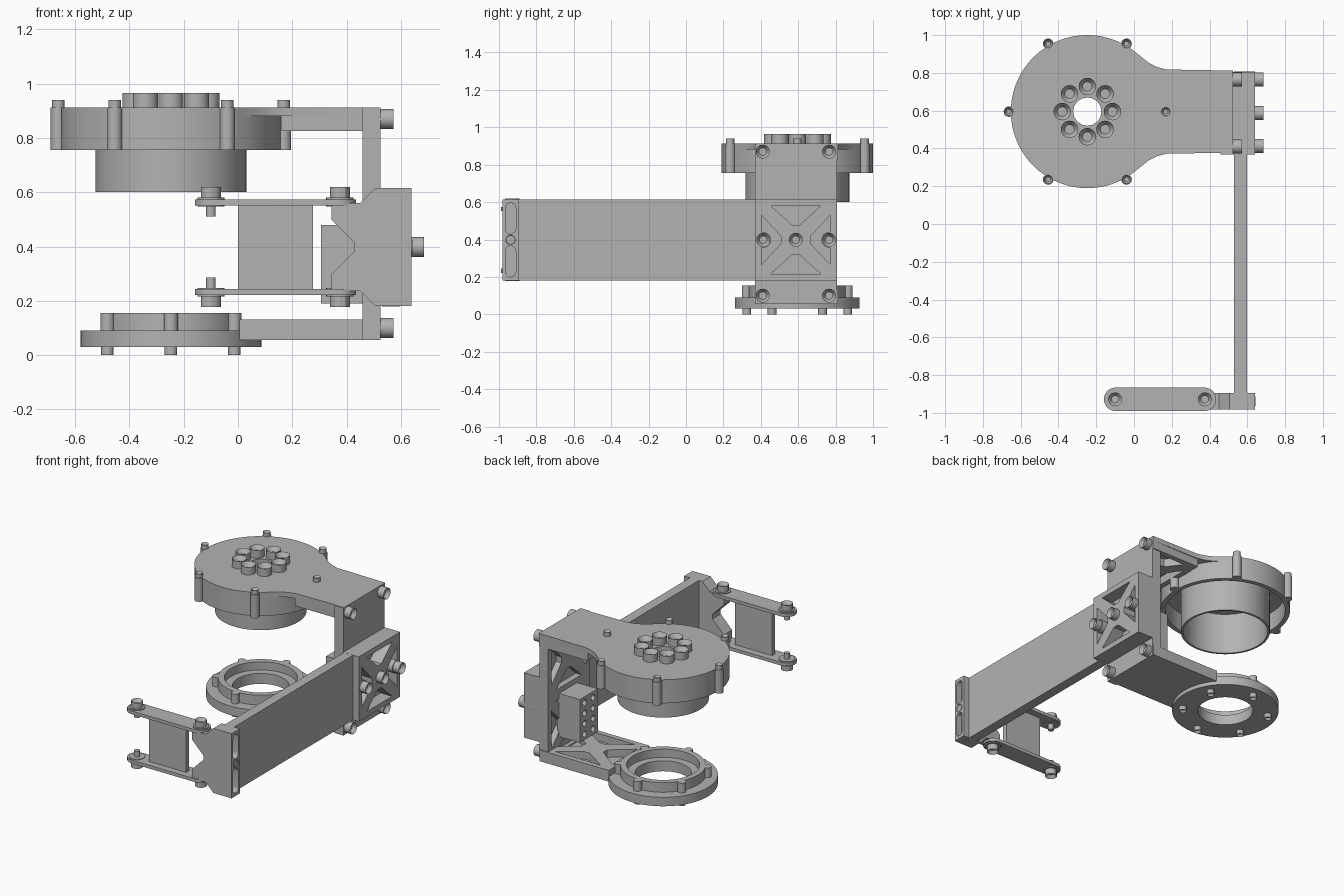
import bpy, bmesh
from math import sin, cos, pi, radians
from mathutils import Matrix, Vector

cube = bpy.data.objects.get("Cube")
if cube:
    bpy.data.objects.remove(cube, do_unlink=True)

grey = bpy.data.materials.new("machined grey")
grey.use_nodes = True
grey.diffuse_color = (0.45, 0.45, 0.45, 1)
grey.node_tree.nodes["Principled BSDF"].inputs["Base Color"].default_value = grey.diffuse_color

X, Y, Z = Vector((1, 0, 0)), Vector((0, 1, 0)), Vector((0, 0, 1))
CX, CY = -0.247, 0.595          # axis of the round housings
MID = 0.398                     # mid height of the beam
made = []


def frame(origin, u, v):
    """Placement whose local x, y follow u, v."""
    w = u.cross(v)
    return Matrix.Translation(origin) @ Matrix((u, v, w)).transposed().to_4x4()


def add(name, mesh):
    mesh.materials.clear()
    mesh.materials.append(grey)
    ob = bpy.data.objects.new(name, mesh)
    bpy.context.collection.objects.link(ob)
    made.append(ob)
    return ob


def finish(name, bm):
    bmesh.ops.recalc_face_normals(bm, faces=bm.faces)
    mesh = bpy.data.meshes.new(name)
    bm.to_mesh(mesh)
    bm.free()
    return add(name, mesh)


def box(name, x, y, z):
    bm = bmesh.new()
    bmesh.ops.create_cube(bm, size=1)
    for v in bm.verts:
        v.co = [a + (b - a) * (c + 0.5) for (a, b), c in zip((x, y, z), v.co)]
    return finish(name, bm)


def plate(name, loops, thick, place):
    """Flat plate; the first loop is the outline, the others are holes."""
    cu = bpy.data.curves.new(name, 'CURVE')
    cu.dimensions, cu.fill_mode, cu.extrude = '2D', 'BOTH', thick / 2
    for loop in loops:
        sp = cu.splines.new('POLY')
        sp.points.add(len(loop) - 1)
        for p, (a, b) in zip(sp.points, loop):
            p.co = (a, b, 0, 1)
        sp.use_cyclic_u = True
    tmp = bpy.data.objects.new(name, cu)
    mesh = bpy.data.meshes.new_from_object(tmp)
    bpy.data.objects.remove(tmp)
    bpy.data.curves.remove(cu)
    bm = bmesh.new()
    bm.from_mesh(mesh)
    bpy.data.meshes.remove(mesh)
    bmesh.ops.remove_doubles(bm, verts=bm.verts, dist=1e-5)
    bmesh.ops.transform(bm, matrix=place @ Matrix.Translation((0, 0, thick / 2)), verts=bm.verts)
    return finish(name, bm)


def arc(x, y, r, start=0, end=360, n=32):
    full = end - start == 360
    k = n if full else n - 1
    return [(x + r * cos(radians(start + (end - start) * i / k)),
             y + r * sin(radians(start + (end - start) * i / k))) for i in range(n)]


def rect(w, h):
    return [(-w / 2, -h / 2), (w / 2, -h / 2), (w / 2, h / 2), (-w / 2, h / 2)]


def stadium(length, r):
    c = length / 2 - r
    return arc(c, 0, r, -90, 90, 14) + arc(-c, 0, r, 90, 270, 14)


def lathe(name, profile, seg=72):
    bm = bmesh.new()
    vs = [bm.verts.new((CX + r, CY, z)) for r, z in profile]
    es = [bm.edges.new((a, b)) for a, b in zip(vs, vs[1:] + vs[:1])]
    bmesh.ops.spin(bm, geom=vs + es, cent=(CX, CY, 0), axis=Z, angle=2 * pi, steps=seg)
    bmesh.ops.remove_doubles(bm, verts=bm.verts, dist=1e-5)
    return finish(name, bm)


def rod(name, start, axis, length, r, socket=0, seg=20):
    """Cylinder from start along axis, with an optional socket in its far end."""
    bm = bmesh.new()
    bmesh.ops.create_cone(bm, cap_ends=True, segments=seg, radius1=r, radius2=r, depth=length)
    if socket:
        top = max(bm.faces, key=lambda f: f.calc_center_median().z)
        bmesh.ops.inset_individual(bm, faces=[top], thickness=r * 0.45)
        bmesh.ops.translate(bm, verts=top.verts, vec=(0, 0, -socket))
    turn = Z.rotation_difference(axis).to_matrix().to_4x4()
    place = Matrix.Translation(Vector(start) + axis * length / 2) @ turn
    bmesh.ops.transform(bm, matrix=place, verts=bm.verts)
    return finish(name, bm)


def lattice(name, w, h, depth, floor, place):
    """Floor plate with a rim and diagonal ribs on top."""
    rim, rib, t = 0.035, 0.05, 0.08
    a, b = w / 2 - rim, h / 2 - rim
    top = [(rib - a, b), (a - rib, b), (0.02, t), (-0.02, t)]
    side = [(a, rib - b), (a, b - rib), (t, 0.02), (t, -0.02)]
    pockets = [[(u * s, v * s) for u, v in loop] for loop in (top, side) for s in (1, -1)]
    plate(name + "_floor", [rect(w, h)], floor, place)
    plate(name + "_ribs", [rect(w, h)] + pockets, depth - floor,
          place @ Matrix.Translation((0, 0, floor)))


def around(r, count, first=0):
    return [(i, CX + r * cos(first + 2 * pi * i / count), CY + r * sin(first + 2 * pi * i / count))
            for i in range(count)]


# Upper housing: top plate, skirt and open cup
neck = [(0.08, 0.852), (0.12, 0.832), (0.17, 0.818), (0.525, 0.812)]
outline = arc(CX, CY, 0.405, 49, 311, 60) + [(x, 2 * CY - y) for x, y in neck] + neck[::-1]
plate("housing_top", [outline, arc(CX, CY, 0.075, n=16)], 0.033, frame((0, 0, 0.88), X, Y))
lathe("housing_skirt", [(0.405, 0.755), (0.405, 0.912), (0.375, 0.912), (0.375, 0.755)])
lathe("housing_cup", [(0.278, 0.6), (0.278, 0.885), (0.264, 0.885), (0.264, 0.6)])
for i, x, y in around(0.415, 6):
    rod(f"housing_boss_{i}", (x, y, 0.755), Z, 0.157, 0.028)
    rod(f"housing_bolt_{i}", (x, y, 0.9), Z, 0.04, 0.023, 0.015)
for i, x, y in around(0.133, 8):
    rod(f"centre_bolt_{i}", (x, y, 0.9), Z, 0.065, 0.046, 0.03, 24)

# Upper arm, open underneath
lattice("upper_arm", 0.365, 0.434, 0.086, 0.03, frame((0.3425, CY, 0.911), X, -Y))

# Lower bearing ring and arm
lathe("lower_ring", [(0.172, 0.03), (0.333, 0.03), (0.333, 0.09), (0.26, 0.09),
                     (0.26, 0.155), (0.222, 0.155), (0.222, 0.1), (0.172, 0.1)])
for i, x, y in around(0.27, 6, pi / 6):
    rod(f"ring_boss_{i}", (x, y, 0.085), Z, 0.07, 0.026)
    rod(f"ring_bolt_{i}", (x, y, 0.035), -Z, 0.035, 0.023, 0.015)
lattice("lower_arm", 0.515, 0.434, 0.075, 0.025, frame((0.2625, CY, 0.056), X, Y))

# Upright joining both arms, with its mounting block
for name, low, high in (("upright_lower", 0.056, 0.48), ("upright_upper", 0.48, 0.912)):
    lattice(name, 0.438, high - low, 0.066, 0.025, frame((0.525, 0.587, (low + high) / 2), Y, -Z))
box("mount_block", (0.35, 0.47), (0.5, 0.69), (0.19, 0.48))
holes = [arc(u, v, 0.02, n=14) for u in (-0.045, 0.045) for v in (-0.105, -0.035, 0.035, 0.105)]
plate("mount_block_face", [rect(0.19, 0.29)] + holes, 0.045, frame((0.305, CY, 0.335), Y, Z))
for z in (0.1, 0.87):
    for y in (0.41, 0.765):
        rod(f"upright_bolt_{y}_{z}", (0.51, y, z), X, 0.062, 0.037, 0.025, 24)

# Long beam and its rear clamp block
box("beam", (0.53, 0.597), (-0.94, 0.38), (0.18, 0.615))
lattice("clamp_block", 0.438, 0.435, 0.115, 0.03, frame((0.525, 0.587, MID), Y, Z))
for y in (0.413, 0.587, 0.765):
    rod(f"clamp_hub_{y}", (0.53, y, MID), X, 0.11, 0.042, 0, 24)
    rod(f"clamp_bolt_{y}", (0.63, y, MID), X, 0.055, 0.037, 0.025, 24)

# Notched bracket on the front end of the beam
half = [(0.6, 0.217), (0.505, 0.217), (0.45, 0.162), (0.345, 0.162), (0.345, 0.1), (0.43, 0.015)]
bracket = half + [(x, -z) for x, z in half[::-1]]
plate("front_bracket", [bracket], 0.088, frame((0, -0.894, MID), X, Z))
slots = [[(v, u + s * 0.115) for u, v in stadium(0.165, 0.028)] for s in (-1, 1)]
plate("bracket_cap", [rect(0.088, 0.434)] + slots, 0.04, frame((0.6, -0.938, MID), Y, Z))
rod("bracket_bolt", (0.62, -0.938, MID), X, 0.023, 0.026, 0.015)

# Pair of links with washers and screws, and the sheet between them
for name, s in (("upper", 1), ("lower", -1)):
    plate(f"{name}_link", [stadium(0.595, 0.062)], 0.022,
          frame((0.138, -0.928, MID + s * 0.163 - 0.011 + s * 0.002), X, Y))
    for x in (-0.1, 0.375):
        rod(f"{name}_washer_{x}", (x, -0.928, MID + s * 0.15), Z * s, 0.032, 0.05, 0, 28)
        rod(f"{name}_screw_head_{x}", (x, -0.928, MID + s * 0.18), Z * s, 0.041, 0.037, 0.022, 12)
        rod(f"{name}_screw_shank_{x}", (x, -0.928, MID + s * 0.112), Z * s, 0.07, 0.018, 0, 14)
box("spacer_sheet", (0, 0.277), (-0.945, -0.913), (0.235, 0.56))

# Round surfaces smooth, edges sharp
bpy.ops.object.select_all(action='DESELECT')
for ob in made:
    ob.select_set(True)
bpy.context.view_layer.objects.active = made[0]
bpy.ops.object.shade_smooth_by_angle()
